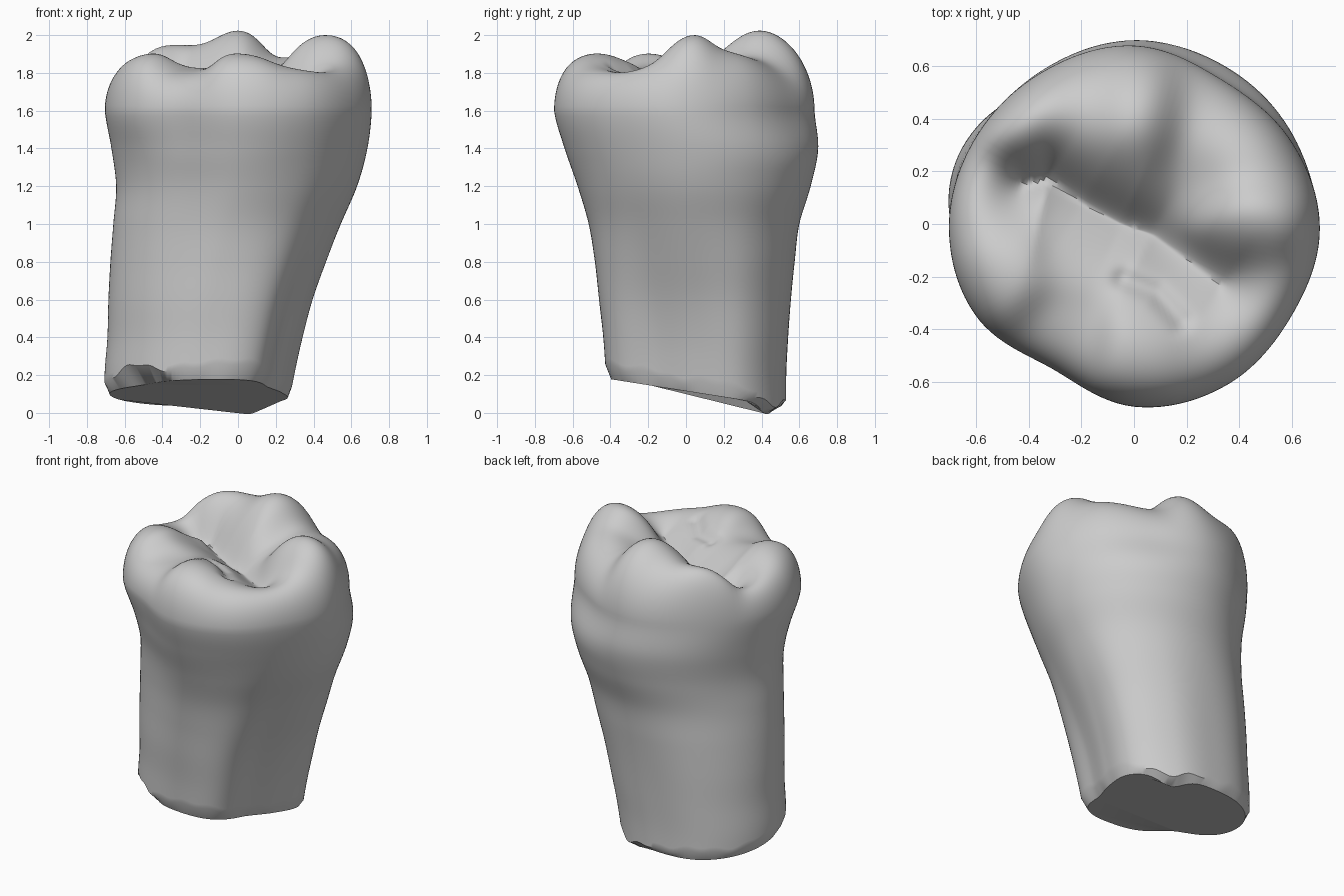
import bpy, bmesh
from math import sin, cos, tau, exp
from mathutils import Vector
from mathutils.geometry import intersect_point_line

cube = bpy.data.objects.get("Cube")
if cube:
    bpy.data.objects.remove(cube, do_unlink=True)

SIDES, WALL_ROWS, TOP_ROWS = 128, 48, 60
SHOULDER = 1.6

# Extents of the body every 0.2 in height: left, right, front, back
EXTENTS = [Vector(e) for e in (
    (-.70, .29, -.41, .53), (-.705, .325, -.425, .53), (-.69, .37, -.44, .54),
    (-.685, .425, -.465, .555), (-.675, .495, -.49, .575), (-.66, .565, -.525, .60),
    (-.645, .64, -.585, .66), (-.67, .69, -.655, .70), (-.705, .708, -.71, .68))]
# Outline radii around the axis, starting at +x
ROOT = [.88, 1.06, 1.06, 1.0, 1.03, 1.03, 1.0, .95, .94, .98, 1.05, .84]
BELLY = [.99, 1.0, 1.0, 1.0, .98, .98, 1.0, .96, .91, .98, .98, .96]
CROWN = [1.0, .97, .94, 1.0, .99, .99, 1.0, .98, .89, .98, .995, .975]
# Cusps and the dips between them: x, y, height
RELIEF = [(.43, -.01, 2.06), (.45, .28, 1.95), (.3, .34, 1.92), (.2, .2, 1.85),
          (0, .35, 2.11), (-.05, .2, 2.0), (-.2, .4, 1.98), (-.37, .36, 2.1), (-.6, .1, 1.91),
          (-.5, -.2, 1.94), (-.28, -.4, 1.82), (-.2, -.12, 1.85), (.05, -.48, 1.93),
          (.1, -.25, 1.87), (.28, -.45, 1.87), (.45, -.4, 1.88), (.5, -.25, 1.91)]
# Main groove and a small side fissure, as seen from above
GROOVE = [Vector(p) for p in ((-.42, .15), (-.33, .17), (-.2, .08), (-.05, 0), (.07, -.04), (.33, -.23))]
FISSURE = [Vector(p) for p in ((-.04, -.21), (.08, -.26), (.18, -.37))]
PIT = Vector((0, -.02))


def spline(values, t, closed=False):
    """Smooth curve through evenly spaced values."""
    n = len(values)
    i = int(t // 1) if closed else min(max(int(t), 0), n - 2)
    f = t - i
    a, b, c, d = (values[k % n if closed else min(max(k, 0), n - 1)] for k in range(i - 1, i + 3))
    return b + (c - a) * (f / 2) + (a * 2 - b * 5 + c * 4 - d) * (f * f / 2) \
        + (b * 3 - a - c * 3 + d) * (f ** 3 / 2)


def around(values, angle):
    return spline(values, angle / tau % 1 * len(values), True)


def smooth(a, b, x):
    t = min(max((x - a) / (b - a), 0), 1)
    return t * t * (3 - 2 * t)


def bump(x, centre, width):
    return exp(-((x - centre) / width) ** 2)


def distance(p, path):
    best = 9
    for a, b in zip(path, path[1:]):
        q, t = intersect_point_line(p, a, b)
        best = min(best, (p - a.lerp(b, min(max(t, 0), 1))).length)
    return best


def outline(angle, z):
    x0, x1, y0, y1 = spline(EXTENTS, z / .2)
    neck, top = smooth(.3, 1.35, z), smooth(1.3, SHOULDER, z)
    r = around(ROOT, angle) * (1 - neck) + neck * (
        around(BELLY, angle) * (1 - top) + around(CROWN, angle) * top)
    return Vector(((x0 + x1) / 2 + (x1 - x0) / 2 * r * cos(angle),
                   (y0 + y1) / 2 + (y1 - y0) / 2 * r * sin(angle)))


def broken_edge(angle):
    """Point on the broken end and height of the chipped rim above it."""
    p = outline(angle, .15)
    inset = .05 + .08 * bump(angle, 1, .3) + .15 * bump(angle, 3.9, .4)
    chip = .055 + .012 * sin(angle * 7) + .008 * sin(angle * 17 + 1)
    chip += .04 * bump(angle, 5.1, .25) + .04 * bump(angle, 3.9, .4) - .02 * bump(angle, 1, .7)
    base = .115 - .15 * p.y - .05 * bump(angle, 1, .2)
    p = p.lerp(Vector((-.19, .05)), inset)
    return (p.x, p.y, base), base + chip


def chewing_height(p):
    total = weight = 0
    for x, y, h in RELIEF:
        w = exp(-((p.x - x) ** 2 + (p.y - y) ** 2) / .15 ** 2)
        total += w * h
        weight += w
    floor = 1.68 + .05 * smooth(.05, .4, p.x)
    rise = 1 - exp(-(distance(p, GROOVE) / .16) ** 1.4)
    side = .03 * bump(distance(p, FISSURE), 0, .04)
    return floor + (total / weight - floor) * rise - side


# Rings of points from the broken root end up to the centre of the crown
angles = [tau * i / SIDES for i in range(SIDES)]
rings = [[broken_edge(a)[0] for a in angles]]
for k in range(WALL_ROWS + 1):
    ring = []
    for a in angles:
        rim = broken_edge(a)[1]
        z = rim + (SHOULDER - rim) * k / WALL_ROWS
        ring.append((*outline(a, z), z))
    rings.append(ring)
for k in range(1, TOP_ROWS):
    r = 1 - (k / TOP_ROWS) ** 1.7
    ring = []
    for a in angles:
        p = PIT.lerp(outline(a, SHOULDER), r)
        roundness = 6.5 - 3.3 * bump(a, 1.3, .6)
        z = SHOULDER + (chewing_height(p) - SHOULDER) * (1 - r ** roundness) ** .5
        ring.append((p.x, p.y, z))
    rings.append(ring)

# Tooth body as one skin
bm = bmesh.new()
loops = [[bm.verts.new(p) for p in ring] for ring in rings]
for low, high in zip(loops, loops[1:]):
    for i in range(SIDES):
        j = (i + 1) % SIDES
        bm.faces.new((low[i], low[j], high[j], high[i]))
centre = bm.verts.new((PIT.x, PIT.y, chewing_height(PIT)))
for i in range(SIDES):
    bm.faces.new((loops[-1][i], loops[-1][(i + 1) % SIDES], centre))
bm.faces.new(loops[0][::-1])

mesh = bpy.data.meshes.new("tooth")
bm.to_mesh(mesh)
bm.free()
tooth = bpy.data.objects.new("tooth", mesh)
bpy.context.collection.objects.link(tooth)

enamel = bpy.data.materials.new("plain grey")
enamel.use_nodes = True
grey = (.6, .6, .6, 1)
enamel.diffuse_color = grey
enamel.node_tree.nodes["Principled BSDF"].inputs["Base Color"].default_value = grey
mesh.materials.append(enamel)

bpy.context.view_layer.objects.active = tooth
tooth.select_set(True)
bpy.ops.object.shade_smooth_by_angle(angle=.7)
